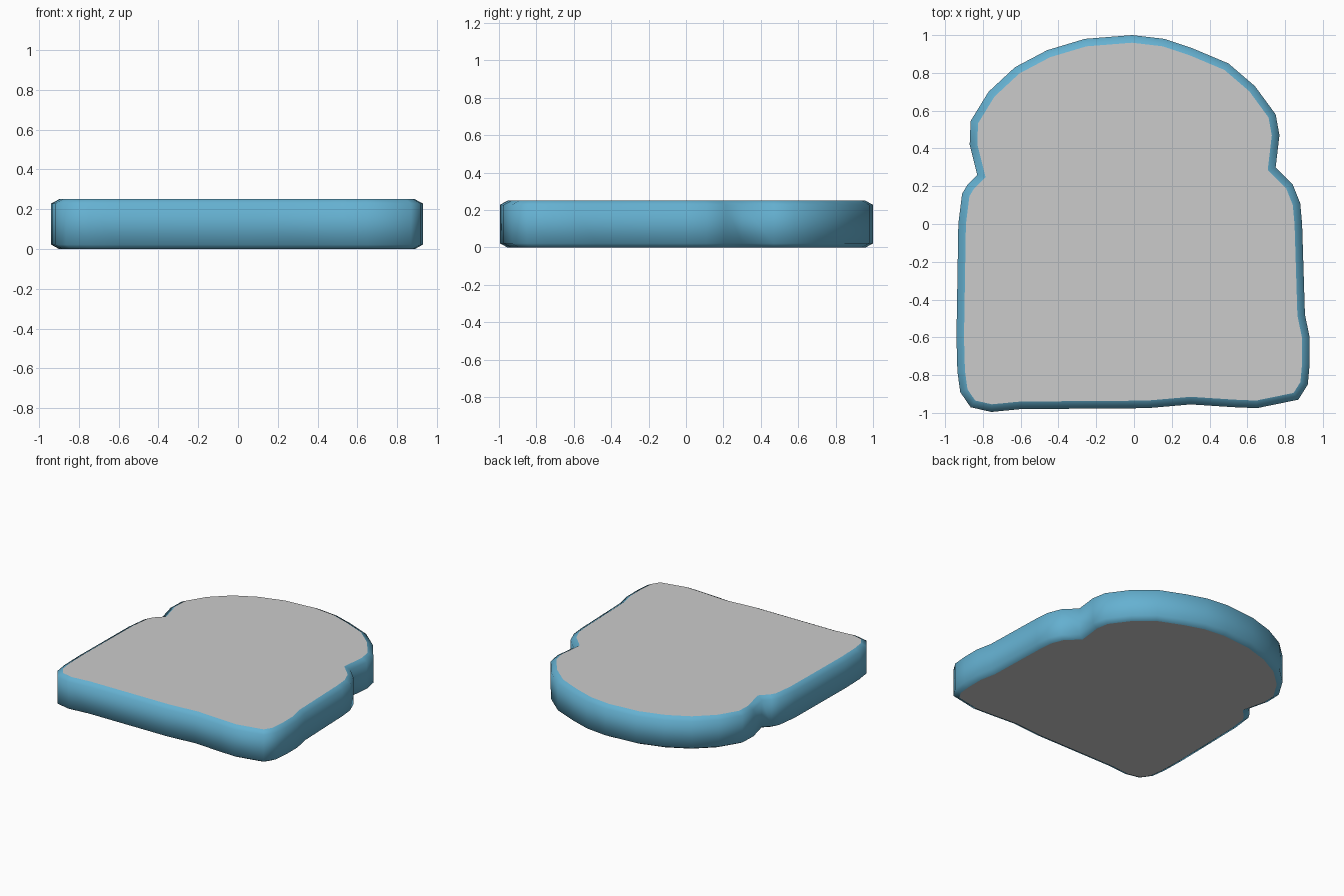
import bpy
from mathutils import Vector

if "Cube" in bpy.data.objects:
    bpy.data.objects.remove(bpy.data.objects["Cube"])

HEIGHT, INSET, CHAMFER = 0.25, 0.04, 0.022

# slightly irregular bread slice outline, clockwise from the top
OUTLINE = [Vector(p) for p in (
    (-0.01, 1.0), (0.16, 0.98), (0.31, 0.93), (0.50, 0.85), (0.64, 0.73),
    (0.75, 0.58), (0.77, 0.47), (0.75, 0.30), (0.84, 0.21), (0.88, 0.11),
    (0.89, 0.0), (0.905, -0.48), (0.93, -0.60), (0.93, -0.74), (0.92, -0.85),
    (0.87, -0.93), (0.65, -0.975), (0.53, -0.97), (0.30, -0.955),
    (0.07, -0.975), (-0.60, -0.98), (-0.755, -0.995), (-0.865, -0.97),
    (-0.92, -0.89), (-0.935, -0.78), (-0.94, -0.60), (-0.93, 0.0),
    (-0.91, 0.16), (-0.88, 0.21), (-0.83, 0.26), (-0.87, 0.42),
    (-0.865, 0.545), (-0.77, 0.70), (-0.63, 0.83), (-0.46, 0.92),
    (-0.26, 0.98))]
N = len(OUTLINE)


def inset(points, dist):
    """Offset a clockwise outline inward along its corner normals."""
    result = []
    for i, p in enumerate(points):
        a = (p - points[i - 1]).normalized()
        b = (points[(i + 1) % len(points)] - p).normalized()
        na, nb = Vector((a.y, -a.x)), Vector((b.y, -b.x))
        n = (na + nb).normalized()
        result.append(p + n * dist / max(n.dot(na), 0.75))
    return result


def ring(points, z):
    return [(p.x, p.y, z) for p in points]


def make_object(name, verts, faces, smooth):
    mesh = bpy.data.meshes.new(name)
    mesh.from_pydata(verts, [], faces)
    mesh.polygons.foreach_set("use_smooth", [smooth] * len(faces))
    mesh.update()
    obj = bpy.data.objects.new(name, mesh)
    bpy.context.collection.objects.link(obj)
    return obj


inner = inset(OUTLINE, INSET)

# crust: outer wall with a chamfer at the top and bottom
rings = [ring(inner, 0), ring(OUTLINE, CHAMFER),
         ring(OUTLINE, HEIGHT - CHAMFER), ring(inner, HEIGHT)]
verts = [v for r in rings for v in r]
faces = []
for k in range(len(rings) - 1):
    for i in range(N):
        j = (i + 1) % N
        faces.append((k * N + i, (k + 1) * N + i, (k + 1) * N + j, k * N + j))
crust = make_object("crust", verts, faces, True)
mat = bpy.data.materials.new("crust_blue")
mat.diffuse_color = (0.13, 0.44, 0.64, 1)
mat.use_nodes = True
mat.node_tree.nodes["Principled BSDF"].inputs["Base Color"].default_value = mat.diffuse_color
crust.data.materials.append(mat)

# crumb: flat bread faces above and below
make_object("crumb_top", ring(inner, HEIGHT), [tuple(reversed(range(N)))], False)
make_object("crumb_bottom", ring(inner, 0), [tuple(range(N))], False)
